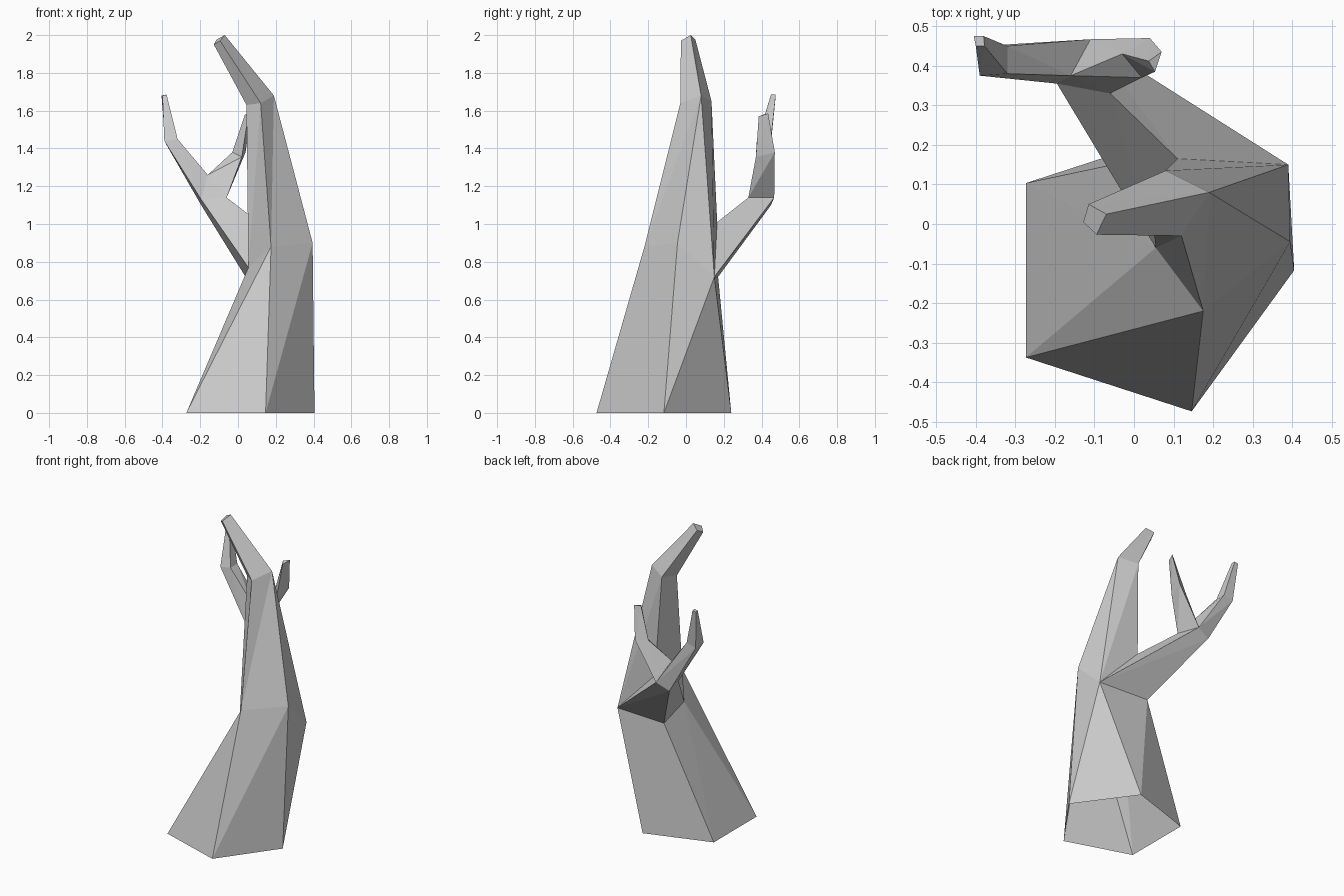
import bpy, bmesh
from math import cos, sin, pi

if "Cube" in bpy.data.objects:
    bpy.data.objects.remove(bpy.data.objects["Cube"])

bm = bmesh.new()


def ring(*points):
    return [bm.verts.new(p) for p in points]


def face(*verts):
    bm.faces.new(verts)


def bridge(low, up, closed=True):
    """Join two matching loops with triangles, diagonal from low[i] to up[i+1]."""
    n = len(low)
    for i in range(n if closed else n - 1):
        j = (i + 1) % n
        face(low[i], low[j], up[j])
        face(low[i], up[j], up[i])


# Open pentagonal foot of the trunk
foot = ring(*[(0.03 + 0.375 * cos(a), -0.117 + 0.375 * sin(a), 0)
              for a in (2 * pi * k / 5 for k in (3, 4, 0, 1, 2))])

# Trunk loop below the fork: left, front, right, back right, back left
waist = ring((0.055, -0.06, 0.77), (0.175, -0.22, 0.88), (0.395, -0.045, 0.90),
             (0.39, 0.15, 0.72), (0.04, 0.17, 0.72))
left, front, right, back_right, back_left = waist
bridge(foot, waist)

# Upper trunk, bent at the elbow and capped at the tip
crotch, = ring((0.11, 0.165, 1.01))
elbow = ring((0.045, 0.03, 1.63), (0.12, -0.03, 1.64),
             (0.19, 0.08, 1.68), (0.08, 0.135, 1.65))
tip = ring((-0.128, 0.005, 1.95), (-0.095, -0.027, 1.97),
           (-0.07, 0.025, 2.0), (-0.115, 0.05, 1.975))
bridge([left, front, right], elbow[:3], closed=False)
face(right, back_right, elbow[2])
face(back_right, elbow[3], elbow[2])
face(back_right, crotch, elbow[3])
face(crotch, left, elbow[0], elbow[3])
bridge(elbow, tip)
face(*tip)

# Side branch leaning to the back left
branch = ring((-0.195, 0.355, 1.13), (-0.06, 0.33, 1.14),
              (-0.11, 0.467, 1.14), (-0.195, 0.45, 1.10))
bridge([left, crotch, back_right, back_left], branch)
near, inner, rear, outer = branch

# Two twigs share the small saddle point between them
saddle, = ring((-0.16, 0.375, 1.26))
face(near, inner, saddle)
twigs = [
    ([inner, rear, saddle],
     [(0.02, 0.37, 1.355), (0.04, 0.47, 1.38), (-0.03, 0.43, 1.38)],
     [(0.053, 0.385, 1.57), (0.07, 0.435, 1.585), (0.037, 0.412, 1.58)]),
    ([near, saddle, rear, outer],
     [(-0.39, 0.375, 1.44), (-0.32, 0.38, 1.45), (-0.32, 0.45, 1.45), (-0.385, 0.45, 1.43)],
     [(-0.40, 0.45, 1.68), (-0.378, 0.45, 1.685), (-0.38, 0.475, 1.685), (-0.405, 0.475, 1.68)]),
]
for base, middle, end in twigs:
    middle, end = ring(*middle), ring(*end)
    bridge(base, middle)
    bridge(middle, end)
    face(*end)

bmesh.ops.recalc_face_normals(bm, faces=bm.faces)
mesh = bpy.data.meshes.new("bare_tree")
bm.to_mesh(mesh)
bm.free()
bpy.context.collection.objects.link(bpy.data.objects.new("bare_tree", mesh))
